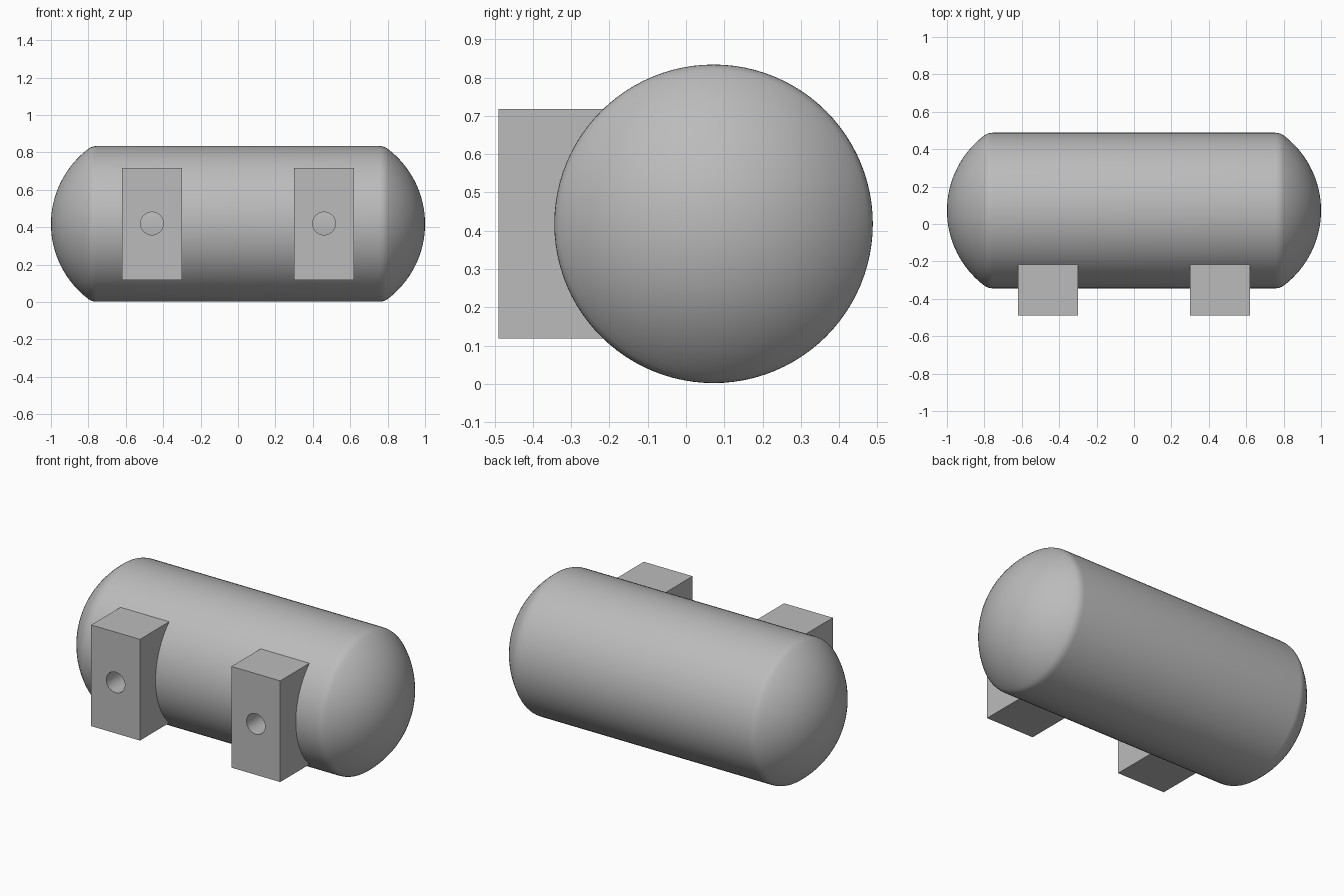
import bpy, bmesh, math
from mathutils import Vector, Matrix

if "Cube" in bpy.data.objects:
    bpy.data.objects.remove(bpy.data.objects["Cube"])

R, CY, CZ = 0.416, 0.072, 0.418      # tank radius and axis
HALF, END = 0.78, 1.0                # straight half length, tip of the dome

grey = bpy.data.materials.new("plain grey")
grey.use_nodes = True
colour = (0.5, 0.5, 0.5, 1)
grey.diffuse_color = colour
grey.node_tree.nodes["Principled BSDF"].inputs["Base Color"].default_value = colour


def finish(bm, name):
    bmesh.ops.recalc_face_normals(bm, faces=bm.faces)
    mesh = bpy.data.meshes.new(name)
    bm.to_mesh(mesh)
    bm.free()
    mesh.materials.append(grey)
    ob = bpy.data.objects.new(name, mesh)
    bpy.context.collection.objects.link(ob)
    return ob


def smooth(ob, degrees):
    bpy.ops.object.select_all(action="DESELECT")
    ob.select_set(True)
    bpy.context.view_layer.objects.active = ob
    bpy.ops.object.shade_smooth_by_angle(angle=math.radians(degrees))


# Tank: half profile with a shallow dome and a softened rim, spun about x
sag = END - HALF
dome = (R * R + sag * sag) / (2 * sag)
rim = math.asin(R / dome)
half = [(END - dome + dome * math.cos(a), dome * math.sin(a))
        for a in [rim * 0.95 * i / 16 for i in range(17)]]
p0, p1, p2 = half[-1], (HALF, R), (HALF - 0.025, R)
for t in (0.25, 0.5, 0.75, 1):
    half.append(tuple((1 - t) ** 2 * a + 2 * t * (1 - t) * b + t * t * c
                      for a, b, c in zip(p0, p1, p2)))
profile = half + [(-x, r) for x, r in reversed(half)]
bm = bmesh.new()
verts = [bm.verts.new((x, CY, CZ + r)) for x, r in profile]
edges = [bm.edges.new(pair) for pair in zip(verts, verts[1:])]
bmesh.ops.spin(bm, geom=verts + edges, cent=(0, CY, CZ), axis=(1, 0, 0),
               angle=math.tau, steps=96, use_merge=True)
bmesh.ops.remove_doubles(bm, verts=bm.verts, dist=0.0005)
smooth(finish(bm, "tank"), 40)

# Mounting blocks: saddle profile extruded along x, with a bored hole
X0, X1, FRONT, HIGH = 0.30, 0.62, -0.49, 0.30
reach = math.asin(HIGH / R)
for side, s in (("left", 1), ("right", -1)):
    arc = [reach * (i / 12 - 1) for i in range(25)]
    outline = [(FRONT, CZ + HIGH), (FRONT, CZ - HIGH)]
    outline += [(CY - R * math.cos(a), CZ + R * math.sin(a)) for a in arc]
    bm = bmesh.new()
    face = bm.faces.new([bm.verts.new((s * X0, y, z)) for y, z in outline])
    grown = bmesh.ops.extrude_face_region(bm, geom=[face])["geom"]
    bmesh.ops.translate(bm, vec=(s * (X1 - X0), 0, 0),
                        verts=[v for v in grown if isinstance(v, bmesh.types.BMVert)])
    block = finish(bm, side + "_mounting_block")

    bm = bmesh.new()
    place = Matrix.Translation(Vector((s * (X0 + X1) / 2, -0.4, CZ + 0.002)))
    bmesh.ops.create_cone(bm, cap_ends=True, segments=48, radius1=0.061,
                          radius2=0.061, depth=0.5,
                          matrix=place @ Matrix.Rotation(math.pi / 2, 4, "X"))
    cutter = finish(bm, side + "_hole_cutter")
    cutter.hide_render = True
    cutter.hide_viewport = True
    cut = block.modifiers.new("bored hole", "BOOLEAN")
    cut.operation, cut.solver, cut.object = "DIFFERENCE", "EXACT", cutter
    smooth(block, 30)
